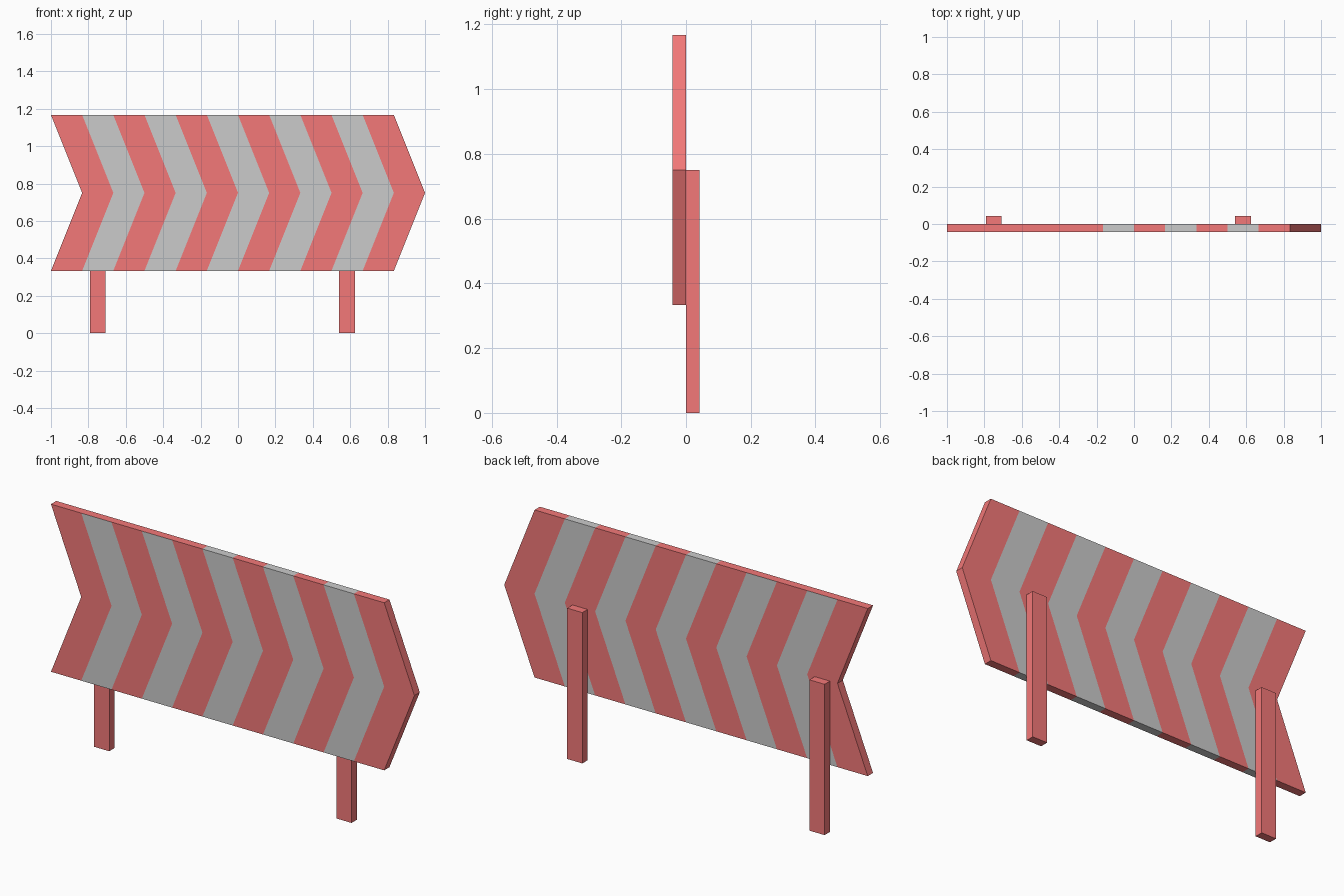
import bpy, bmesh

if "Cube" in bpy.data.objects:
    bpy.data.objects.remove(bpy.data.objects["Cube"])

STRIPE = 1 / 6            # stripe width and arrow depth
THICK = 1 / 24            # board thickness
COUNT = 11
LEVELS = [(1 / 3, 0.0), (0.75, STRIPE), (7 / 6, 0.0)]   # z and x offset


def material(name, color):
    mat = bpy.data.materials.new(name)
    mat.diffuse_color = (*color, 1)
    mat.use_nodes = True
    mat.node_tree.nodes["Principled BSDF"].inputs["Base Color"].default_value = mat.diffuse_color
    return mat


def add_object(name, bm, mats):
    bmesh.ops.recalc_face_normals(bm, faces=bm.faces)
    mesh = bpy.data.meshes.new(name)
    bm.to_mesh(mesh)
    bm.free()
    for mat in mats:
        mesh.materials.append(mat)
    obj = bpy.data.objects.new(name, mesh)
    bpy.context.collection.objects.link(obj)
    return obj


red = material("red", (0.9, 0.19, 0.19))
grey = material("grey", (0.8, 0.8, 0.8))

# Arrow board: one closed slab with alternating chevron stripes
bm = bmesh.new()
grid = [[[bm.verts.new((-1 + i * STRIPE + dx, y, z)) for z, dx in LEVELS]
         for i in range(COUNT + 1)] for y in (-THICK, 0)]
front, back = grid


def face(verts, index):
    bm.faces.new(verts).material_index = index


for i in range(COUNT):
    color = i % 2
    for side in grid:
        for k in range(2):
            face((side[i][k], side[i + 1][k], side[i + 1][k + 1], side[i][k + 1]), color)
    # Bottom rim alternates; the left part of the top rim is plain red
    for k, rim in ((0, color), (2, color if i > 4 else 0)):
        face((front[i][k], front[i + 1][k], back[i + 1][k], back[i][k]), rim)

# Notched left end and pointed right end
for i in (0, COUNT):
    for k in range(2):
        face((front[i][k], front[i][k + 1], back[i][k + 1], back[i][k]), 0)
add_object("arrow_board", bm, (red, grey))

# Posts standing behind the board
for name, x in (("left_post", -0.75), ("right_post", 0.583)):
    bm = bmesh.new()
    bmesh.ops.create_cube(bm, size=1)
    bmesh.ops.scale(bm, vec=(2 * THICK, THICK, 0.75), verts=bm.verts)
    bmesh.ops.translate(bm, vec=(x, THICK / 2, 0.375), verts=bm.verts)
    add_object(name, bm, (red,))
